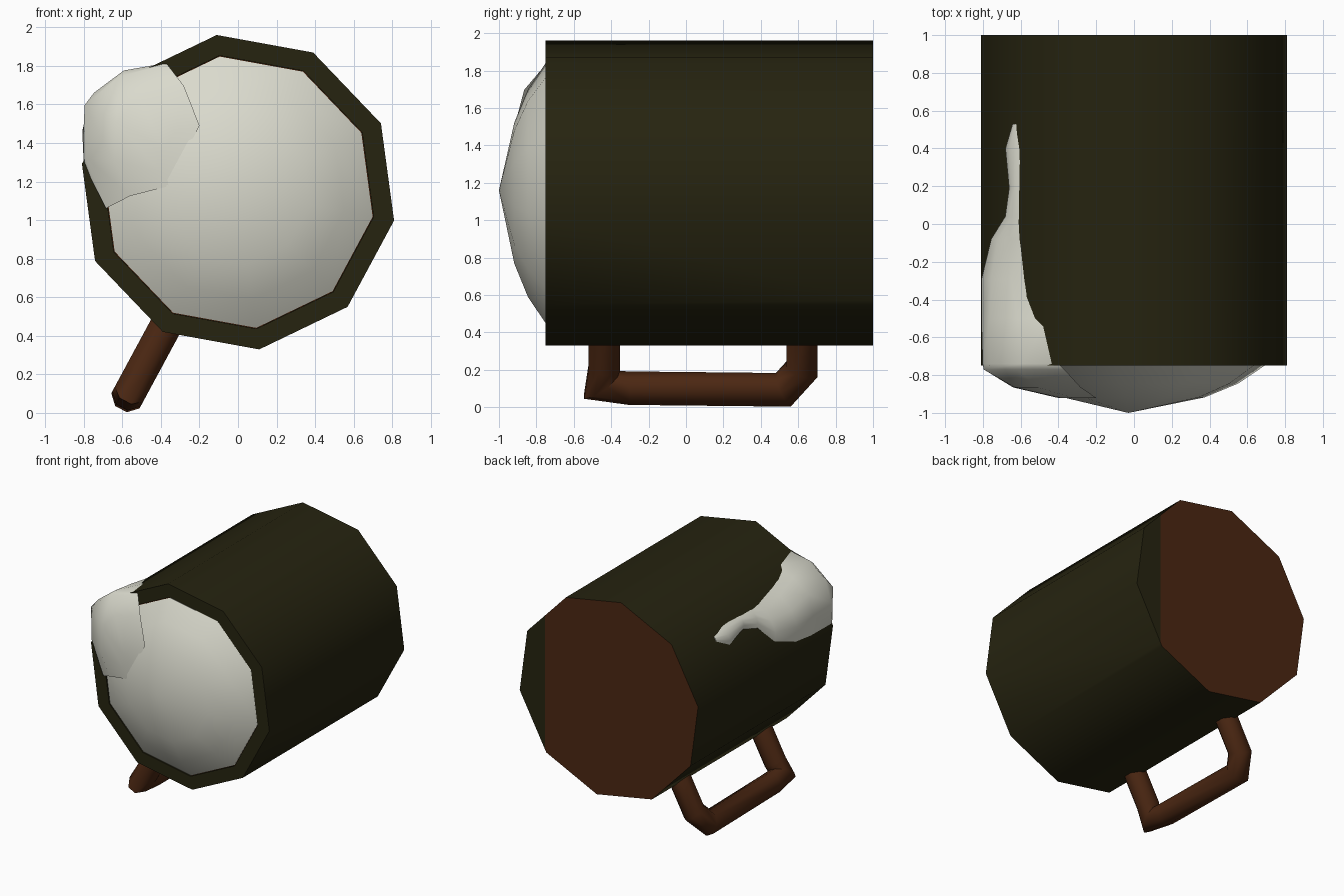
import bpy, bmesh, math
from mathutils import Vector

if "Cube" in bpy.data.objects:
    bpy.data.objects.remove(bpy.data.objects["Cube"])

CZ = 1.145          # height of the mug axis
PHASE = 97.7        # angle of the first corner of the ten-sided mug
SIDES = 10


def material(name, rgb):
    m = bpy.data.materials.new(name)
    m.diffuse_color = (*rgb, 1)
    m.use_nodes = True
    m.node_tree.nodes["Principled BSDF"].inputs["Base Color"].default_value = m.diffuse_color
    return m


OLIVE = material("dark olive", (0.019, 0.017, 0.005))
BROWN = material("brown", (0.07, 0.02, 0.006))
FOAM = material("foam white", (0.70, 0.70, 0.61))


def polar(ang, r, y, cx=0.0, cz=CZ):
    a = math.radians(ang)
    return Vector((cx + r * math.cos(a), y, cz + r * math.sin(a)))


def loft(bm, rings, cap_start=True, cap_end=True):
    """Join closed rings of points with quads."""
    vs = [[bm.verts.new(p) for p in ring] for ring in rings]
    n = len(vs[0])
    for a, b in zip(vs, vs[1:]):
        for i in range(n):
            j = (i + 1) % n
            bm.faces.new((a[i], a[j], b[j], b[i]))
    if cap_start:
        bm.faces.new(vs[0])
    if cap_end:
        bm.faces.new(vs[-1])
    return vs


def finish(name, bm, mats, angle=40):
    bmesh.ops.recalc_face_normals(bm, faces=bm.faces[:])
    me = bpy.data.meshes.new(name)
    bm.to_mesh(me)
    bm.free()
    ob = bpy.data.objects.new(name, me)
    bpy.context.collection.objects.link(ob)
    for m in mats:
        me.materials.append(m)
    bpy.ops.object.select_all(action='DESELECT')
    ob.select_set(True)
    bpy.context.view_layer.objects.active = ob
    bpy.ops.object.shade_smooth_by_angle(angle=math.radians(angle))
    return ob


def decagon(r, y):
    return [polar(PHASE + i * 360 / SIDES, r, y) for i in range(SIDES)]


# mug body: outer wall, rim and inner wall, with a mostly brown bottom
bm = bmesh.new()
loft(bm, [decagon(0.823, 1.0), decagon(0.823, -0.75), decagon(0.715, -0.75),
          decagon(0.715, 0.9)])
end = [f for f in bm.faces if all(v.co.y > 0.99 for v in f.verts)]
bmesh.ops.bisect_plane(bm, geom=end + list(end[0].edges) + list(end[0].verts),
                       plane_co=(0.58, 0, 0), plane_no=(1, 0, 0))
for f in bm.faces:
    if all(v.co.y > 0.99 for v in f.verts) and f.calc_center_median().x < 0.58:
        f.material_index = 1
finish("mug_body", bm, [OLIVE, BROWN])

# drink just below the foam
bm = bmesh.new()
loft(bm, [decagon(0.714, -0.738), decagon(0.714, -0.5)])
finish("drink", bm, [BROWN])

# domed foam head filling the mouth
bm = bmesh.new()
rings = loft(bm, [decagon(0.68, -0.6), decagon(0.71, -0.745), decagon(0.56, -0.845),
                  decagon(0.38, -0.918)], cap_end=False)
tip = bm.verts.new((-0.03, -1.0, 1.16))
last = rings[-1]
for i in range(SIDES):
    bm.faces.new((last[i], last[(i + 1) % SIDES], tip))
finish("foam_head", bm, [FOAM], 60)


# foam spilling over the rim and running along the side
def wall(ang):
    """Radius of the mug's outer wall at an angle."""
    d = (ang - 151.7 + 18) % 36 - 18
    return 0.783 / math.cos(math.radians(d))


front = [
    (-0.92, [(175, .36), (165, .42), (150, .45), (136, .45), (120, .40)]),
    (-0.865, [(182, .56), (166, .66), (150, .73), (136, .71), (117, .62)]),
    (-0.77, [(187, .69), (167, .81), (150.4, .915), (135.7, .86), (119, .76)]),
]
# y, lower angle, upper angle, bulge heights
side = [
    (-0.74, 169.7, 121, .08, .12, .045),
    (-0.50, 169.5, 125.5, .08, .12, .04),
    (-0.29, 168, 132, .075, .09, .04),
    (-0.08, 162.6, 137.5, .04, .05, .03),
    (0.04, 151, 138.5, .02, .03, .02),
    (0.19, 147, 138.5, .02, .025, .02),
    (0.40, 151, 138, .02, .025, .015),
    (0.53, 145, 141, .004, .006, .004),
]
rings = [[polar(a, r, y) for a, r in pts] for y, pts in front]
for y, lo, hi, *bulge in side:
    ring = []
    for k, h in enumerate([-0.01, *bulge, -0.01]):
        a = lo + (hi - lo) * k / 4
        ring.append(polar(a, wall(a) + h, y))
    rings.append(ring)
bm = bmesh.new()
loft(bm, rings)
finish("foam_spill", bm, [FOAM], 60)

# handle: tube along a bent path of (y, distance from the mug axis)
path = [(0.62, 0.74), (0.62, 1.07), (0.52, 1.195), (-0.30, 1.185),
        (-0.455, 1.165), (-0.437, 1.06), (-0.437, 0.74)]
out = Vector((-0.475, 0, -0.88)).normalized()
across = Vector((0, 1, 0)).cross(out)
pts = [Vector((0, y, CZ)) + out * d for y, d in path]
rings = []
for i, p in enumerate(pts):
    t_in = (p - pts[max(i - 1, 0)]).normalized()
    t_out = (pts[min(i + 1, len(pts) - 1)] - p).normalized()
    tangent = (t_in + t_out).normalized()
    normal = tangent.cross(across)
    stretch = 1 / max(tangent.dot(t_out if t_out.length else t_in), 0.75)
    ring = []
    for k in range(8):
        a = math.radians(45 * k + 22.5)
        v = p + 0.09 * (across * math.cos(a) + normal * math.sin(a) * stretch)
        v.z = max(v.z, 0.0)
        ring.append(v)
    rings.append(ring)
bm = bmesh.new()
loft(bm, rings)
finish("handle", bm, [BROWN], 60)
